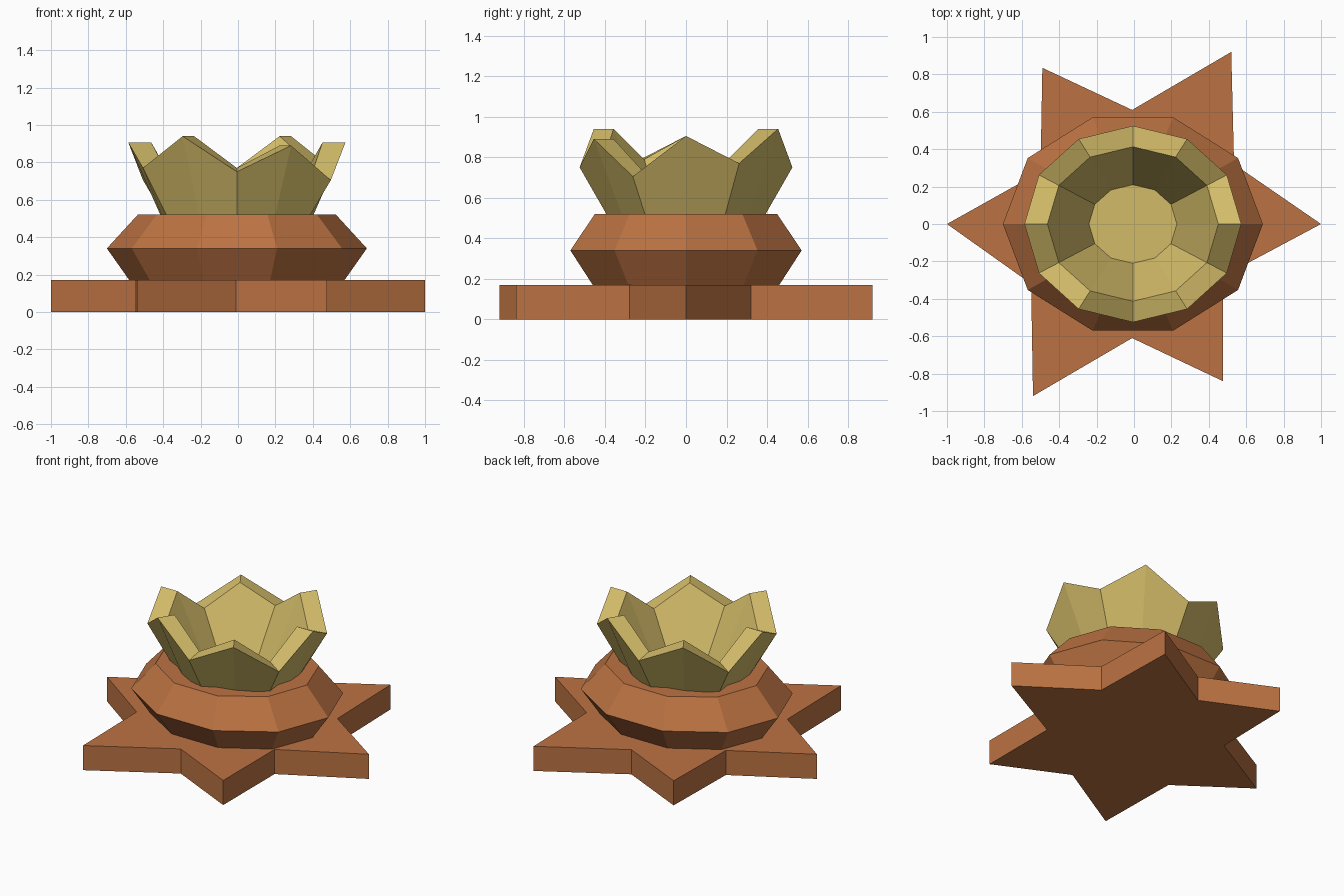
import bpy
from math import sin, cos, radians, tau

if "Cube" in bpy.data.objects:
    bpy.data.objects.remove(bpy.data.objects["Cube"])

CX = -0.006  # the ring and bowl sit slightly left of the star's centre


def material(name, rgb):
    m = bpy.data.materials.new(name)
    m.diffuse_color = (*rgb, 1)
    m.use_nodes = True
    m.node_tree.nodes["Principled BSDF"].inputs["Base Color"].default_value = m.diffuse_color
    return m


def add_mesh(name, verts, faces, mat):
    me = bpy.data.meshes.new(name)
    me.from_pydata(verts, [], faces)
    me.materials.append(mat)
    ob = bpy.data.objects.new(name, me)
    bpy.context.collection.objects.link(ob)
    return ob


def ellipse(n, rx, ry, heights):
    """Ring of n points; heights is repeated around the ring."""
    return [(CX + rx * cos(tau * i / n), ry * sin(tau * i / n), heights[i % len(heights)])
            for i in range(n)]


def bridge(n, a, b):
    """Quads between consecutive rings a and b of n points each."""
    return [(a * n + i, a * n + (i + 1) % n, b * n + (i + 1) % n, b * n + i)
            for i in range(n)]


clay = material("clay", (0.50, 0.17, 0.055))
gold = material("gold", (0.65, 0.50, 0.14))

# Six-pointed star base: tips and inner corners alternate
star = [(1, 0), (0.535, 0.32), (0.52, 0.92), (-0.01, 0.61), (-0.49, 0.835), (-0.50, 0.28),
        (-1, 0), (-0.55, -0.32), (-0.54, -0.92), (-0.01, -0.61), (0.475, -0.84), (0.475, -0.28)]
n = len(star)
add_mesh("star_base",
         [(x, y, 0) for x, y in star] + [(x, y, 0.17) for x, y in star],
         bridge(n, 0, 1) + [tuple(reversed(range(n))), tuple(range(n, 2 * n))], clay)

# Ten-sided ring with a wide waist, hollow where the bowl sits
profile = [(0.575, 0.484, 0.17), (0.695, 0.60, 0.34), (0.53, 0.473, 0.52),
           (0.34, 0.32, 0.52), (0.34, 0.32, 0.17)]
verts, faces = [], []
for k, (rx, ry, z) in enumerate(profile):
    verts += ellipse(10, rx, ry, [z])
    faces += bridge(10, k, (k + 1) % len(profile))
add_mesh("waist_ring", verts, faces, clay)

# Twelve-sided petal bowl: rim alternates between peaks and notches
rim = [0.905, 0.77, 0.94, 0.75, 0.89, 0.705]
lip = [z + 0.02 * (i % 2) for i, z in enumerate(rim)]
verts = (ellipse(12, 0.33, 0.29, [0.34]) + ellipse(12, 0.58, 0.525, rim)
         + ellipse(12, 0.457, 0.413, lip) + ellipse(12, 0.235, 0.21, [0.46]))
faces = [tuple(reversed(range(12)))] + bridge(12, 0, 1) + bridge(12, 1, 2) + bridge(12, 2, 3)
faces.append(tuple(range(36, 48)))
add_mesh("petal_bowl", verts, faces, gold)
